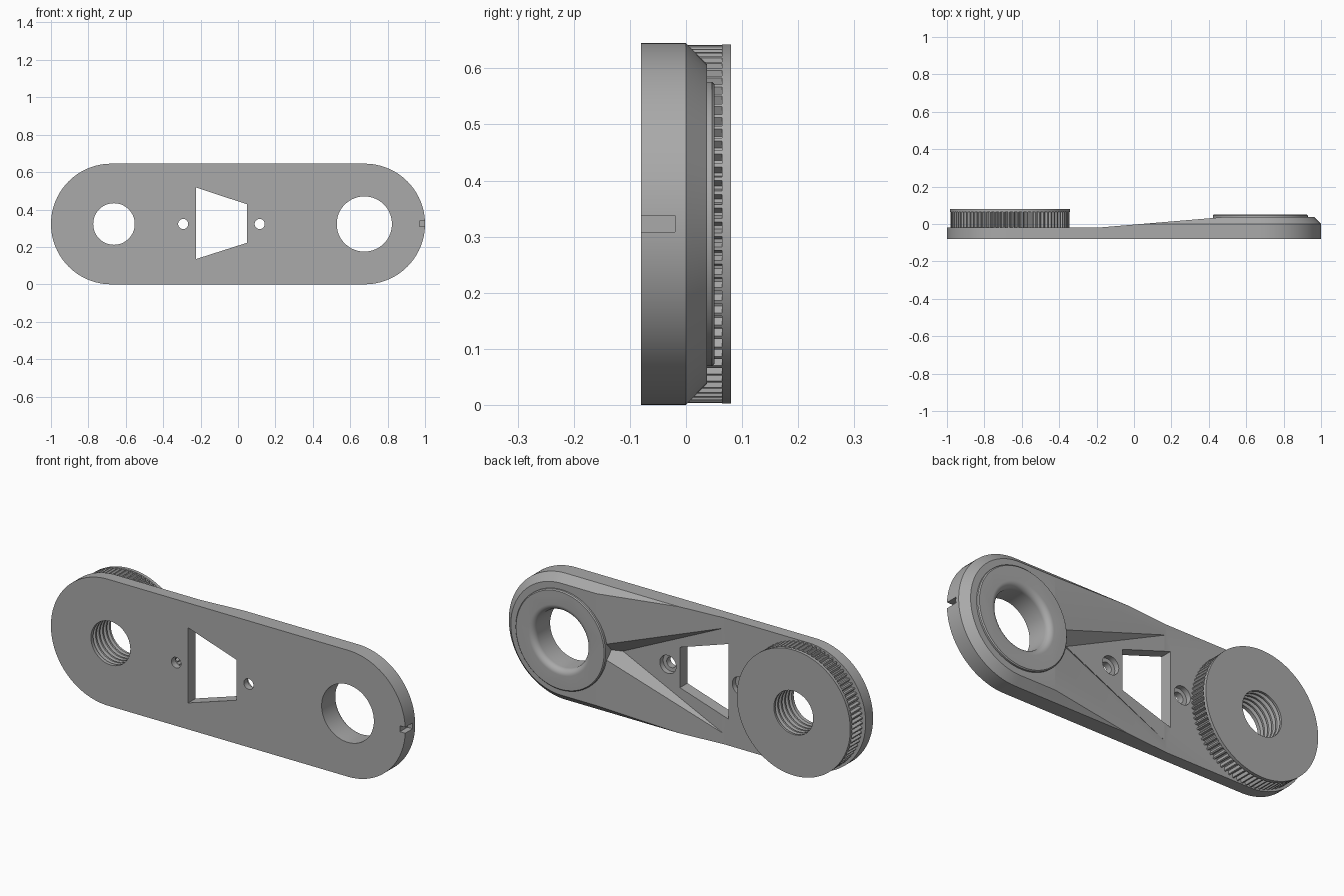
import bpy, bmesh, math
from mathutils import Vector

if "Cube" in bpy.data.objects:
    bpy.data.objects.remove(bpy.data.objects["Cube"])

CZ = 0.3225            # height of the long axis
LX, RX = -0.663, 0.6755  # centres of knob end and boss end

mat = bpy.data.materials.new("grey")
mat.diffuse_color = (0.40, 0.40, 0.40, 1)
mat.use_nodes = True
mat.node_tree.nodes["Principled BSDF"].inputs["Base Color"].default_value = mat.diffuse_color


def finish(name, bm):
    bmesh.ops.recalc_face_normals(bm, faces=bm.faces)
    me = bpy.data.meshes.new(name)
    bm.to_mesh(me)
    bm.free()
    me.materials.append(mat)
    ob = bpy.data.objects.new(name, me)
    bpy.context.collection.objects.link(ob)
    return ob


def loft(name, sections):
    """Solid through (y, outline in x/z) sections with capped ends."""
    bm = bmesh.new()
    rings = [[bm.verts.new((x, y, z)) for x, z in pts] for y, pts in sections]
    n = len(rings[0])
    for a, b in zip(rings, rings[1:]):
        for i in range(n):
            j = (i + 1) % n
            bm.faces.new((a[i], a[j], b[j], b[i]))
    bm.faces.new(rings[0])
    bm.faces.new(rings[-1])
    return finish(name, bm)


def circle(cx, r, n=96):
    return [(cx + r * math.cos(2 * math.pi * i / n), CZ + r * math.sin(2 * math.pi * i / n))
            for i in range(n)]


def lathe(name, cx, profile, n=96):
    return loft(name, [(y, circle(cx, r, n)) for y, r in profile])


def stadium(r, n=48):
    pts = []
    for cx, start in ((0.6775, -math.pi / 2), (-0.6775, math.pi / 2)):
        pts += [(cx + r * math.cos(start + math.pi * i / n), CZ + r * math.sin(start + math.pi * i / n))
                for i in range(n + 1)]
    return pts


def box(name, x0, x1, y0, y1, z0, z1):
    return loft(name, [(y, [(x0, z0), (x1, z0), (x1, z1), (x0, z1)]) for y in (y0, y1)])


def boolean(ob, tool, op='DIFFERENCE'):
    m = ob.modifiers.new(tool.name, 'BOOLEAN')
    m.operation, m.solver, m.object = op, 'EXACT', tool
    bpy.context.view_layer.objects.active = ob
    bpy.ops.object.modifier_apply(modifier=m.name)


# main plate with chamfered back edge
plate = loft("plate", [(-0.08, stadium(0.3225)), (0, stadium(0.3225)), (0.037, stadium(0.2855))])

# sloped cut lowering the knob end
bm = bmesh.new()
prof = [(-1.2, -0.02), (-0.2, -0.02), (0.48, 0.037), (0.48, 0.2), (-1.2, 0.2)]
lo, hi = [[bm.verts.new((x, y, z)) for x, y in prof] for z in (-0.2, 0.9)]
for i in range(5):
    j = (i + 1) % 5
    bm.faces.new((lo[i], lo[j], hi[j], hi[i]))
bm.faces.new(lo)
bm.faces.new(hi)
ramp = finish("ramp_cutter", bm)

# triangular pocket with sloped walls, pointing at the boss
wedge = loft("pocket_cutter", [
    (-0.02, [(-0.19, CZ - 0.265), (0.37, CZ), (-0.19, CZ + 0.265)]),
    (0.08, [(-0.19, CZ - 0.392), (0.64, CZ), (-0.19, CZ + 0.392)])])

# raised boss around the large hole
boss = lathe("boss", RX, [(-0.06, 0.2535), (0.046, 0.2535), (0.051, 0.2485)])

# large hole with rounded mouth
mouth = [(-0.1, 0.1475)]
for i in range(9):
    a = math.pi / 2 * i / 8
    mouth.append((0.021 + 0.03 * math.sin(a), 0.1775 - 0.03 * math.cos(a)))
mouth.append((0.1, 0.1775))
big_hole = lathe("large_hole_cutter", RX, mouth)

# ribbed small hole, shared by plate and knob
ribs = [(-0.2, 0.111)]
for k in range(5):
    y = -0.062 + 0.028 * k
    ribs += [(y, 0.111), (y + 0.007, 0.126), (y + 0.012, 0.126), (y + 0.019, 0.111)]
ribs.append((0.2, 0.111))
rib_hole = lathe("ribbed_hole_cutter", LX, ribs)

# centre window, screw holes, end notch
window = loft("window_cutter", [(y, [(-0.225, 0.135), (0.048, 0.222), (0.048, 0.428), (-0.225, 0.518)])
                                for y in (-0.2, 0.2)])
screws = [lathe("screw_hole_cutter", x, [(-0.2, 0.027), (-0.048, 0.027), (-0.047, 0.046), (0.2, 0.046)], 32)
          for x in (-0.293, 0.116)]
notch = box("notch_cutter", 0.97, 1.1, -0.2, -0.02, 0.308, 0.338)

boolean(plate, ramp)
boolean(plate, wedge)
boolean(plate, boss, 'UNION')
for tool in (big_hole, rib_hole, window, *screws, notch):
    boolean(plate, tool)

# knurled knob: toothed body under a plain flange
TEETH = 80
teeth = []
for i in range(TEETH * 4):
    a = 2 * math.pi * (i + 0.5) / (TEETH * 4)
    r = 0.319 if i % 4 < 2 else 0.304
    teeth.append((LX + r * math.cos(a), CZ + r * math.sin(a)))
knob = loft("knob", [(-0.02, teeth), (0.066, teeth)])
flange = lathe("flange", LX, [(0.064, 0.32), (0.08, 0.32)], 128)
boolean(knob, flange, 'UNION')
boolean(knob, rib_hole)

# remove helpers and shade
for ob in (ramp, wedge, boss, big_hole, rib_hole, window, notch, flange, *screws):
    bpy.data.objects.remove(ob, do_unlink=True)
for ob in (plate, knob):
    bpy.ops.object.select_all(action='DESELECT')
    ob.select_set(True)
    bpy.context.view_layer.objects.active = ob
    bpy.ops.object.shade_smooth_by_angle(angle=math.radians(25))
